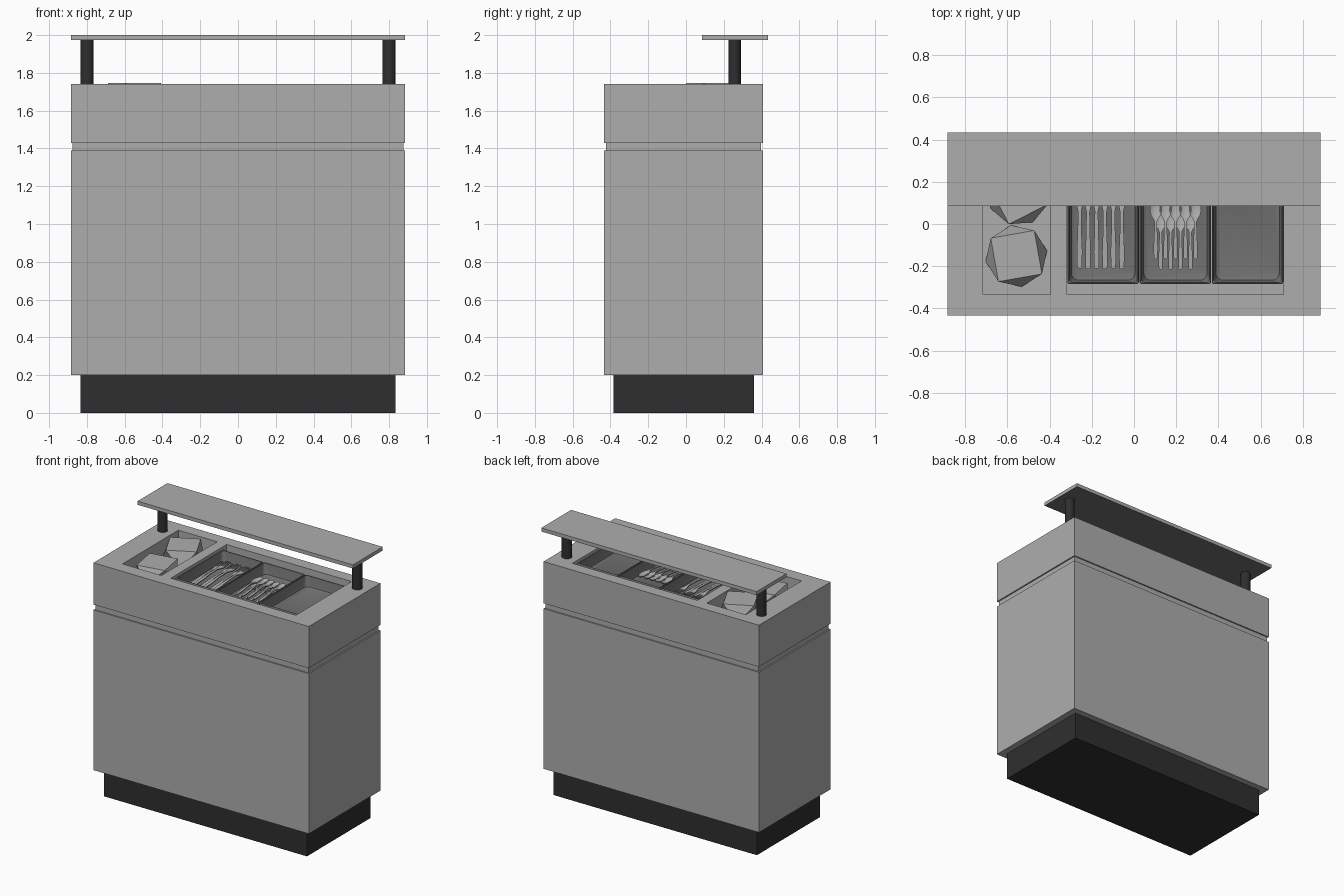
import bpy, bmesh, math
from mathutils import Vector

if "Cube" in bpy.data.objects:
    bpy.data.objects.remove(bpy.data.objects["Cube"])


def mat(name, v):
    m = bpy.data.materials.new(name)
    m.diffuse_color = (v, v, v, 1)
    m.use_nodes = True
    m.node_tree.nodes["Principled BSDF"].inputs["Base Color"].default_value = m.diffuse_color
    return m


GREY = mat("light grey", 0.42)
STEEL = mat("dark steel", 0.165)
BLACK = mat("charcoal", 0.028)


def finish(name, bm, material, smooth=False):
    bmesh.ops.recalc_face_normals(bm, faces=bm.faces[:])
    me = bpy.data.meshes.new(name)
    bm.to_mesh(me)
    bm.free()
    ob = bpy.data.objects.new(name, me)
    bpy.context.collection.objects.link(ob)
    me.materials.append(material)
    if smooth:
        bpy.ops.object.select_all(action='DESELECT')
        ob.select_set(True)
        bpy.context.view_layer.objects.active = ob
        bpy.ops.object.shade_smooth_by_angle(angle=math.radians(40))
    return ob


def box(name, x0, x1, y0, y1, z0, z1, material):
    bm = bmesh.new()
    bmesh.ops.create_cube(bm, size=1)
    for v in bm.verts:
        v.co = Vector(((x0 + x1) / 2 + v.co.x * (x1 - x0),
                       (y0 + y1) / 2 + v.co.y * (y1 - y0),
                       (z0 + z1) / 2 + v.co.z * (z1 - z0)))
    return finish(name, bm, material)


def loft(bm, rings, cap_start=True, cap_end=True):
    vs = [[bm.verts.new(p) for p in r] for r in rings]
    n = len(vs[0])
    for a, b in zip(vs, vs[1:]):
        for i in range(n):
            j = (i + 1) % n
            bm.faces.new((a[i], a[j], b[j], b[i]))
    if cap_start:
        bm.faces.new(vs[0][::-1])
    if cap_end:
        bm.faces.new(vs[-1])


# cabinet: plinth, body, shadow groove
box("plinth", -0.835, 0.835, -0.383, 0.36, 0, 0.2, BLACK)
box("cabinet_body", -0.885, 0.885, -0.433, 0.408, 0.2, 1.39, GREY)
box("groove_band", -0.875, 0.875, -0.423, 0.398, 1.39, 1.43, GREY)

# counter top with two sunken wells
top = box("counter_top", -0.885, 0.885, -0.433, 0.408, 1.43, 1.74, GREY)
for x0, x1, depth in ((-0.715, -0.395, 0.11), (-0.318, 0.71, 0.13)):
    cutter = box("well_cutter", x0, x1, -0.335, 0.32, 1.74 - depth, 1.9, GREY)
    cutter.hide_render = True
    mod = top.modifiers.new("well", 'BOOLEAN')
    mod.operation = 'DIFFERENCE'
    mod.solver = 'EXACT'
    mod.object = cutter
    bpy.context.view_layer.objects.active = top
    bpy.ops.object.modifier_apply(modifier=mod.name)
    bpy.data.objects.remove(cutter)

# upper shelf on two round posts, with a dark underside
shelf = box("upper_shelf", -0.885, 0.885, 0.085, 0.435, 1.973, 2.0, GREY)
shelf.data.materials.append(STEEL)
for p in shelf.data.polygons:
    p.material_index = 1 if p.normal.z < -0.5 else 0
for side, x in (("left", -0.8), ("right", 0.8)):
    bm = bmesh.new()
    loft(bm, [[(x + 0.035 * math.cos(i * math.tau / 24),
                0.257 + 0.033 * math.sin(i * math.tau / 24), z) for i in range(24)]
              for z in (1.735, 1.974)])
    finish(side + "_shelf_post", bm, BLACK, True)


# cutlery trays: rounded open pans
def rounded(x0, x1, y0, y1, r, z, k=5):
    pts = []
    for q, (cx, cy) in enumerate(((x1 - r, y1 - r), (x0 + r, y1 - r),
                                  (x0 + r, y0 + r), (x1 - r, y0 + r))):
        for i in range(k + 1):
            a = (q + i / k) * math.pi / 2
            pts.append((cx + r * math.cos(a), cy + r * math.sin(a), z))
    return pts


TRAY_W = 1.028 / 3
FLOOR = 1.64
for t in range(3):
    x0 = -0.318 + t * TRAY_W
    bm = bmesh.new()
    # inset, corner radius, height
    steps = [(0.002, 0.012, 1.705), (0.002, 0.012, 1.718), (0.005, 0.012, 1.722),
             (0.009, 0.018, 1.720), (0.011, 0.02, 1.712), (0.017, 0.032, FLOOR + 0.02),
             (0.021, 0.034, FLOOR + 0.007), (0.032, 0.036, FLOOR)]
    loft(bm, [rounded(x0 + d, x0 + TRAY_W - d, -0.287 + d, 0.272 - d, r, z)
              for d, r, z in steps], cap_start=False)
    finish("cutlery_tray_%d" % (t + 1), bm, STEEL, True)


# cutlery: strips swept along y from (y, half width, height, dish)
def strip(bm, x, y, z, rows, th=0.007):
    rings = []
    for dy, w, h, dish in rows:
        ring = [(x + s * w, y + dy, z + h + th - dish * (1 - s * s)) for s in (-1, -.5, 0, .5, 1)]
        ring += [(px, py, pz - th) for px, py, pz in ring[::-1]]
        rings.append(ring)
    loft(bm, rings)


SPOON = [(0, .005, 0, 0), (.004, .009, 0, 0), (.06, .010, .004, 0), (.13, .007, .012, 0),
         (.175, .006, .014, 0), (.19, .012, .013, .002), (.205, .022, .012, .005),
         (.23, .028, .011, .010), (.26, .026, .011, .010), (.285, .017, .012, .006),
         (.296, .006, .013, .001)]
FORK = [(0, .006, 0, 0), (.004, .011, 0, 0), (.08, .013, .004, 0), (.18, .009, .012, 0),
        (.27, .008, .014, 0), (.30, .014, .011, 0), (.32, .020, .009, 0), (.345, .021, .009, 0)]
TINE = [(.344, .0035, .009, 0), (.38, .003, .012, 0), (.415, .0015, .018, 0)]

for i in range(9):
    upper = i % 2 == 0
    bm = bmesh.new()
    strip(bm, 0.103 + i * 0.0235, -0.165 if upper else -0.215,
          FLOOR + (0.024 if upper else 0.006), SPOON)
    finish("spoon_%d" % (i + 1), bm, GREY, True)
for i in range(6):
    bm = bmesh.new()
    x, y, z = -0.258 + i * 0.04, -0.21 - 0.004 * (i % 2), FLOOR + 0.008 + 0.016 * (i % 2)
    strip(bm, x, y, z, FORK)
    for k in range(4):
        strip(bm, x - 0.0172 + k * 0.01147, y, z, TINE)
    finish("fork_%d" % (i + 1), bm, GREY, True)

# napkin stacks: square prisms twisted by an eighth of a turn
for n, (cx, cy, z1, turn) in enumerate(((-0.558, -0.152, 1.727, 10), (-0.548, 0.14, 1.747, 27))):
    bm = bmesh.new()
    rings = []
    for z, ang in ((1.63, turn - 45), (z1, turn)):
        rings.append([bm.verts.new((cx + 0.148 * math.cos(math.radians(ang + 45 + 90 * k)),
                                    cy + 0.148 * math.sin(math.radians(ang + 45 + 90 * k)), z))
                      for k in range(4)])
    lo, hi = rings
    bm.faces.new(lo[::-1])
    bm.faces.new(hi)
    for k in range(4):
        j = (k + 1) % 4
        bm.faces.new((lo[k], lo[j], hi[k]))
        bm.faces.new((lo[j], hi[j], hi[k]))
    finish("napkin_stack_%d" % (n + 1), bm, GREY)
